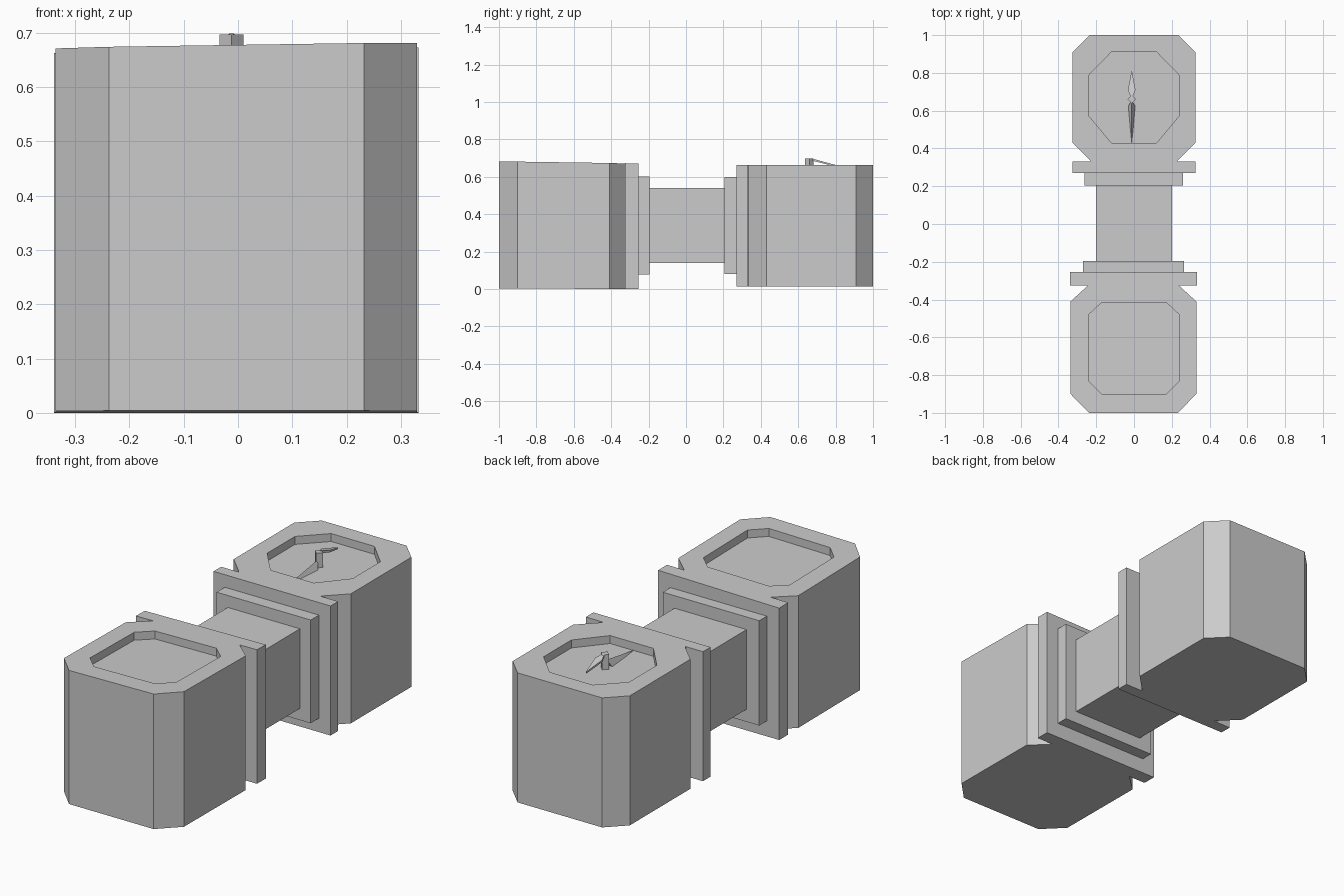
import bpy, bmesh

if "Cube" in bpy.data.objects:
    bpy.data.objects.remove(bpy.data.objects["Cube"])


def make(name, verts, faces):
    """Mesh object with outward normals."""
    mesh = bpy.data.meshes.new(name)
    bm = bmesh.new()
    vs = [bm.verts.new(v) for v in verts]
    for f in faces:
        bm.faces.new([vs[i] for i in f])
    bmesh.ops.recalc_face_normals(bm, faces=bm.faces)
    bm.to_mesh(mesh)
    bm.free()
    ob = bpy.data.objects.new(name, mesh)
    bpy.context.collection.objects.link(ob)
    return ob


def prism(name, outline, bottom, top):
    """Extrude an xy outline; bottom and top are functions of x, y."""
    n = len(outline)
    verts = [(x, y, bottom(x, y)) for x, y in outline] + [(x, y, top(x, y)) for x, y in outline]
    sides = [(i, (i + 1) % n, (i + 1) % n + n, i + n) for i in range(n)]
    return make(name, verts, sides + [tuple(range(n)), tuple(range(n, 2 * n))])


def flat(z):
    return lambda x, y: z


def mirrored(half, cx):
    """Full outline from its right half, mirrored about x = cx."""
    return [(cx + x, y) for x, y in half] + [(cx - x, y) for x, y in reversed(half)]


def box(name, x0, x1, y0, y1, z0, z1):
    return prism(name, [(x0, y0), (x1, y0), (x1, y1), (x0, y1)], flat(z0), flat(z1))


def head(name, half, cx, recess, bottom, top, floor):
    """Chamfered block with neck flange and a sunken octagonal panel on top."""
    ob = prism(name, mirrored(half, cx), bottom, top)
    cutter = prism(name + "_cutter", mirrored(recess, 0.0), floor, flat(0.9))
    cutter.hide_render = True
    cutter.hide_viewport = False
    mod = ob.modifiers.new("recess", 'BOOLEAN')
    mod.operation = 'DIFFERENCE'
    mod.solver = 'EXACT'
    mod.object = cutter
    bpy.context.view_layer.objects.active = ob
    bpy.ops.object.modifier_apply(modifier=mod.name)
    bpy.data.objects.remove(cutter)
    return ob


def slope(z):
    return lambda x, y: z + 0.015 * x - 0.015 * (y + 1)


# front head, slightly tilted top
head("front_head",
     [(0.235, -1), (0.333, -0.9), (0.333, -0.41), (0.24, -0.325), (0.336, -0.325), (0.336, -0.255)],
     -0.003,
     [(0.17, -0.9), (0.24, -0.83), (0.24, -0.48), (0.17, -0.415)],
     lambda x, y: 0.004 * (-0.255 - y) / 0.745, slope(0.678), slope(0.638))

# rear head
head("rear_head",
     [(0.23, 0.335), (0.325, 0.43), (0.325, 0.91), (0.235, 1)][::-1]
     + [(0.23, 0.33), (0.325, 0.33), (0.325, 0.27)],
     0.0,
     [(0.12, 0.43), (0.237, 0.57), (0.237, 0.79), (0.12, 0.91)],
     flat(0.013), flat(0.663), flat(0.623))

# connecting grip and stepped collars
box("grip", -0.2, 0.2, -0.2, 0.21, 0.14, 0.54)
box("front_collar", -0.27, 0.265, -0.256, -0.195, 0.077, 0.603)
box("rear_collar", -0.262, 0.26, 0.205, 0.271, 0.082, 0.6)

# pointer post on the rear panel
c = -0.012
prism("pointer_post", [(c, 0.637), (c + 0.022, 0.66), (c, 0.683), (c - 0.022, 0.66)],
      flat(0.61), flat(0.697))

# sloping kite-shaped blade
blade = mirrored([(0.004, 0.67), (0.02, 0.71), (0.001, 0.81)], c)
prism("pointer_blade", blade,
      lambda x, y: 0.685 - 0.25 * (y - 0.68), lambda x, y: 0.696 - 0.27 * (y - 0.68))

# long tapering tail running down to the panel
make("pointer_tail",
     [(c - 0.02, 0.625, 0.62), (c + 0.02, 0.625, 0.62), (c, 0.65, 0.66), (c, 0.43, 0.625)],
     [(0, 1, 2), (0, 2, 3), (1, 3, 2), (0, 3, 1)])
